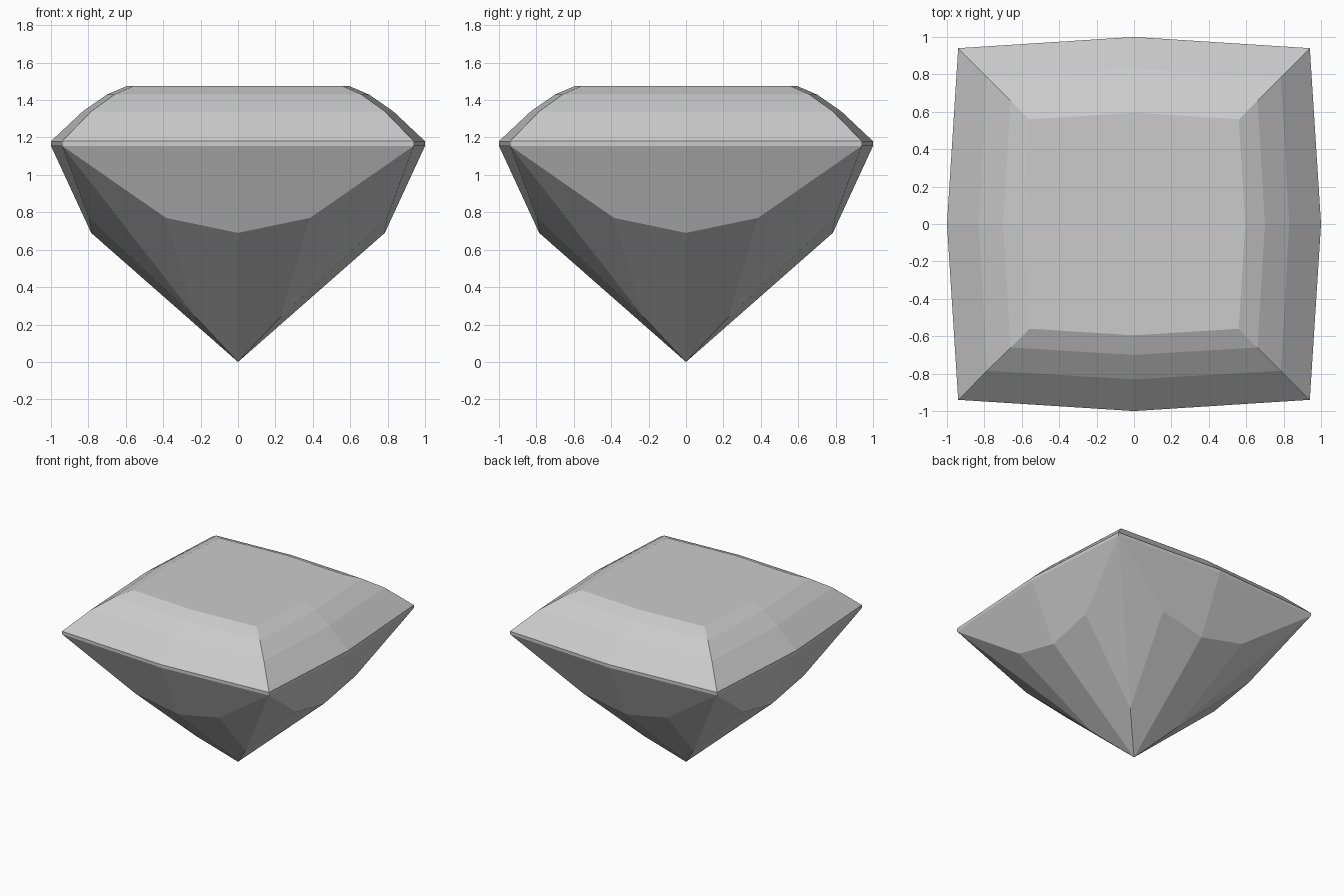
import bpy
import bmesh
from mathutils import Matrix

cube = bpy.data.objects.get("Cube")
if cube:
    bpy.data.objects.remove(cube, do_unlink=True)

# One flat grey for the whole stone
GREY = (0.6, 0.6, 0.6, 1.0)
mat = bpy.data.materials.new("stone grey")
mat.use_nodes = True
mat.diffuse_color = GREY
mat.node_tree.nodes["Principled BSDF"].inputs["Base Color"].default_value = GREY

# Bowed square tiers: (corner, side middle, height)
GIRDLE_LOW = (0.94, 1.0, 1.155)
TIERS = [GIRDLE_LOW, (0.94, 1.0, 1.18), (0.785, 0.83, 1.34),
         (0.66, 0.70, 1.43), (0.56, 0.595, 1.475)]

bm = bmesh.new()


def add_face(points, turn):
    """Add one facet, turned about z by quarter turns."""
    rot = Matrix.Rotation(turn, 4, "Z")
    bm.faces.new([bm.verts.new((rot @ Matrix.Translation(p)).translation) for p in points])


def mirror_x(points):
    return [(-x, y, z) for x, y, z in reversed(points)]


# Pavilion points on the front side
corner = (GIRDLE_LOW[0], -GIRDLE_LOW[0], GIRDLE_LOW[2])
middle = (0, -GIRDLE_LOW[1], GIRDLE_LOW[2])
keel = (0, -0.785, 0.69)
shoulder = (0.385, -0.797, 0.77)
ridge = (0.227, -0.227, 0.24)
culet = (0, 0, 0)

half_side = [
    [middle, keel, shoulder, corner],   # upper pavilion facet
    [keel, culet, ridge, shoulder],     # long lower facet
    [corner, shoulder, ridge],          # corner facet
]
# Girdle and crown bands
for (c0, m0, z0), (c1, m1, z1) in zip(TIERS, TIERS[1:]):
    half_side.append([(0, -m0, z0), (c0, -c0, z0), (c1, -c1, z1), (0, -m1, z1)])
# Table, one wedge per half side
c, m, z = TIERS[-1]
half_side.append([(0, -m, z), (c, -c, z), (0, 0, z)])

for quarter in range(4):
    angle = quarter * 1.5707963
    for facet in half_side:
        add_face(facet, angle)
        add_face(mirror_x(facet), angle)

bmesh.ops.remove_doubles(bm, verts=bm.verts, dist=0.0005)
# Merge the flat table wedges into one facet
table = [f for f in bm.faces if all(v.co.z > z - 0.001 for v in f.verts)]
bmesh.ops.dissolve_faces(bm, faces=table, use_verts=False)
bmesh.ops.recalc_face_normals(bm, faces=bm.faces)

mesh = bpy.data.meshes.new("cut_gemstone")
bm.to_mesh(mesh)
bm.free()
mesh.materials.append(mat)
gem = bpy.data.objects.new("cut_gemstone", mesh)
bpy.context.collection.objects.link(gem)
